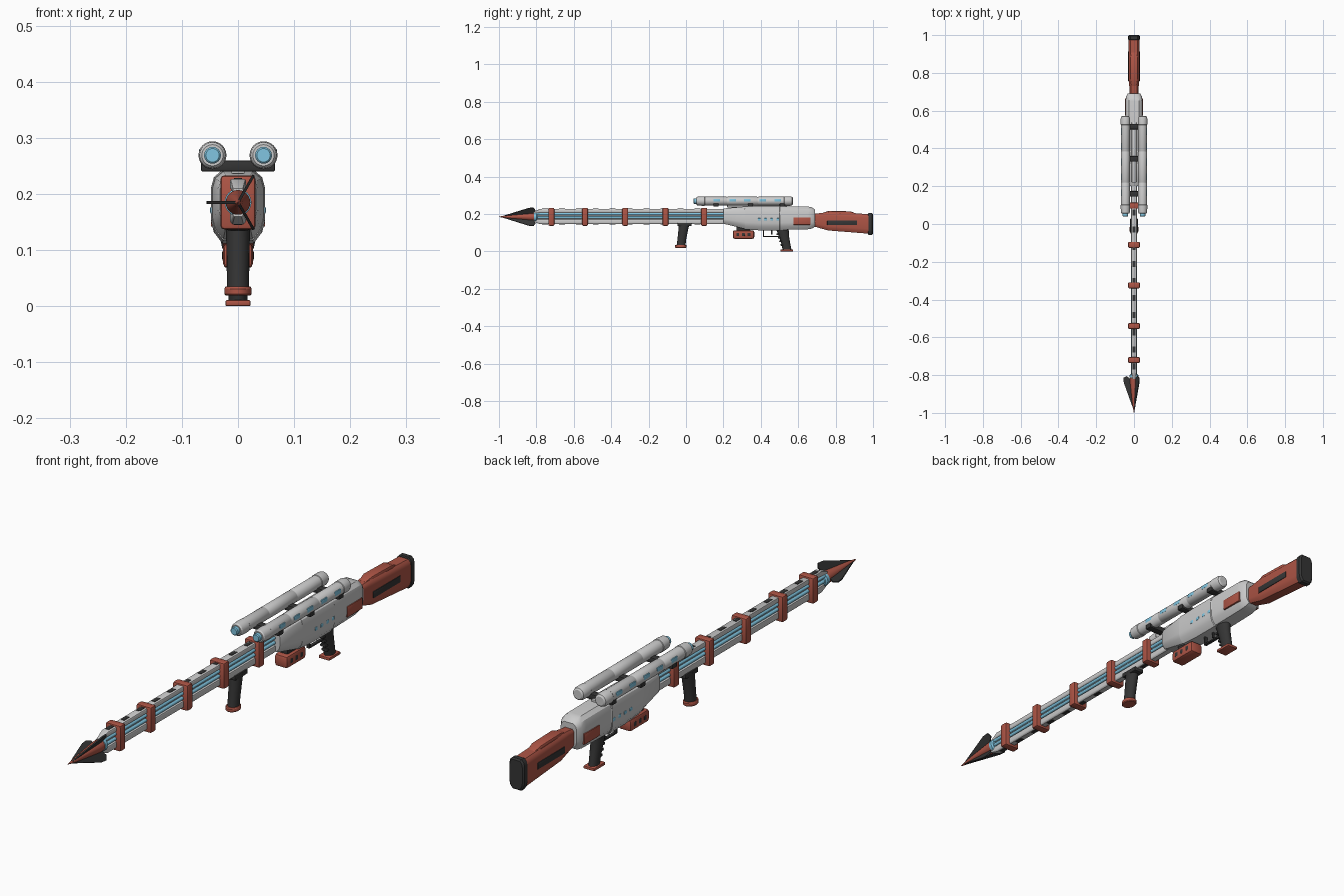
import bpy, bmesh, math
from mathutils import Matrix, Vector

if "Cube" in bpy.data.objects:
    bpy.data.objects.remove(bpy.data.objects["Cube"])


def material(name, c):
    m = bpy.data.materials.new(name)
    m.diffuse_color = (*c, 1)
    m.use_nodes = True
    m.node_tree.nodes["Principled BSDF"].inputs["Base Color"].default_value = m.diffuse_color
    return m


RED = material("rust_red", (0.42, 0.09, 0.06))
BLACK = material("charcoal", (0.035, 0.035, 0.035))
BLUE = material("glow_blue", (0.22, 0.56, 0.75))
GREY = None


def finish(name, bm, mat, angle=32):
    bmesh.ops.recalc_face_normals(bm, faces=bm.faces)
    me = bpy.data.meshes.new(name)
    bm.to_mesh(me)
    bm.free()
    ob = bpy.data.objects.new(name, me)
    bpy.context.collection.objects.link(ob)
    if mat:
        me.materials.append(mat)
    bpy.ops.object.select_all(action='DESELECT')
    ob.select_set(True)
    bpy.context.view_layer.objects.active = ob
    bpy.ops.object.shade_smooth_by_angle(angle=math.radians(angle))
    return ob


def box(name, x, y, z, mat=GREY, bev=0.003, seg=2):
    """Bevelled box from (min, max) ranges."""
    bm = bmesh.new()
    bmesh.ops.create_cube(bm, size=1)
    for v in bm.verts:
        v.co = [(r[0] + r[1]) / 2 + c * (r[1] - r[0]) for r, c in zip((x, y, z), v.co)]
    if bev:
        bmesh.ops.bevel(bm, geom=bm.edges[:], offset=bev, segments=seg, profile=0.5, affect='EDGES')
    return finish(name, bm, mat)


def skin(name, rings, mat):
    """Skin a row of equal point rings and cap both ends."""
    bm = bmesh.new()
    vs = [[bm.verts.new(p) for p in r] for r in rings]
    n = len(vs[0])
    for a, b in zip(vs, vs[1:]):
        for i in range(n):
            bm.faces.new((a[i], a[(i + 1) % n], b[(i + 1) % n], b[i]))
    bm.faces.new(vs[0])
    bm.faces.new(vs[-1])
    return finish(name, bm, mat)


def loft(name, stations, mat=GREY, k=0.42, kz=0.2):
    """Chamfered section along y; station = (y, half width, z bottom, z top)."""
    rings = []
    for y, w, z0, z1 in stations:
        a, h = w * (1 - k), (z1 - z0) * kz
        m = w * (1 - k * 0.25)
        half = [(a, z0), (m, z0 + h * 0.75), (w, z0 + h * 1.5), (w, z1 - h * 1.2), (m, z1 - h * 0.5), (a, z1)]
        rings.append([(x, y, z) for x, z in half] + [(-x, y, z) for x, z in reversed(half)])
    return skin(name, rings, mat)


def lathe(name, prof, x, z, mat=GREY, n=24):
    """Turned part along y; prof = (y, radius)."""
    t = [2 * math.pi * i / n for i in range(n)]
    return skin(name, [[(x + r * math.cos(a), y, z + r * math.sin(a)) for a in t] for y, r in prof], mat)


def grip(name, stations, mat, n=20):
    """Upright oval handle; station = (z, centre y, half x, half y)."""
    t = [2 * math.pi * i / n for i in range(n)]
    return skin(name, [[(a * math.cos(q), y + b * math.sin(q), z) for q in t] for z, y, a, b in stations], mat)


AX = 0.185  # barrel axis height

# Harpoon tip: cone, collar and three fins
lathe("tip_cone", [(-1, .001), (-.96, .008), (-.83, .022), (-.81, .022)], 0, AX, RED)
lathe("tip_collar", [(-.815, .018), (-.812, .024), (-.80, .024), (-.795, .018)], 0, AX, BLUE)
for ang in (180, 60, -60):
    bm = bmesh.new()
    pts = [(.002, -.985), (.054, -.84), (.056, -.815), (.04, -.805), (.004, -.83)]
    f = bm.faces.new([bm.verts.new((r, y, -.0025)) for r, y in pts])
    ext = bmesh.ops.extrude_face_region(bm, geom=[f])
    bmesh.ops.translate(bm, vec=(0, 0, .005), verts=[v for v in ext['geom'] if isinstance(v, bmesh.types.BMVert)])
    bm.transform(Matrix.Translation((0, 0, AX)) @ Matrix.Rotation(math.radians(-ang), 4, 'Y'))
    finish("tip_fin", bm, BLACK)

# Barrel: core, top and bottom rails, glowing rods, vents and clamps
box("barrel_core", (-.007, .007), (-.81, .22), (.16, .212))
loft("top_rail", [(-.82, .009, .2, .21), (-.78, .014, .207, .227), (.22, .015, .207, .227)], GREY, .3, .15)
loft("bottom_rail", [(-.82, .009, .16, .17), (-.78, .014, .146, .173), (.22, .015, .146, .173)], GREY, .3, .15)
for s in (-1, 1):
    for z in (.2, .182):
        lathe("energy_rod", [(-.81, .0065), (.22, .0065)], s * .0085, z, BLUE, 12)
for i in range(10):
    y = -.77 + i * .0905
    box("rail_vent", (-.007, .007), (y, y + .032), (.22, .2285), BLACK, 0)
    box("rail_vent", (-.007, .007), (y, y + .032), (.1445, .15), BLACK, 0)
for y in (-.72, -.54, -.325, -.11, .097):
    box("barrel_clamp", (-.031, .031), (y - .016, y + .016), (.137, .233), RED, .006)

# Receiver: tapered front, main shell, rounded rear
loft("receiver_front", [(.2, .032, .15, .227), (.205, .035, .147, .23), (.315, .045, .12, .24)])
loft("receiver_body", [(.315, .046, .118, .241), (.4, .048, .112, .243), (.5, .048, .112, .243), (.503, .046, .115, .241),
                       (.65, .045, .118, .24), (.675, .042, .122, .235), (.69, .033, .132, .222)])
for s in (-1, 1):
    box("side_panel", sorted((s * .035, s * .0485)), (.575, .665), (.142, .182), RED, .002)
    for i in range(4):
        y = .392 + i * .033
        box("receiver_port", sorted((s * .04, s * .0495)), (y - .008, y + .008), (.164, .178), BLUE, .003)

# Stock with cheek rest, slots and butt pad
loft("stock", [(.68, .022, .135, .2), (.72, .024, .123, .205), (.76, .028, .112, .208), (.975, .029, .095, .2)], RED, .35, .16)
loft("cheek_rest", [(.73, .014, .19, .206), (.765, .02, .19, .217), (.88, .02, .19, .214), (.915, .014, .19, .2)], RED, .3, .15)
loft("butt_pad", [(.973, .027, .092, .202), (.977, .031, .089, .205), (.994, .031, .089, .205), (1, .026, .094, .2)], BLACK, .4, .16)
for s in (-1, 1):
    box("stock_slot", sorted((s * .02, s * .0305)), (.755, .915), (.14, .165), BLACK, .002)

# Twin top tubes with lenses and windows, on cross mounts
for s in (-1, 1):
    x, z = s * .0455, .269
    prof = [(.055, .019), (.06, .023), (.085, .025), (.10, .025), (.102, .0235), (.215, .0235), (.217, .0225), (.221, .0225),
            (.223, .0235), (.38, .0235), (.382, .0225), (.386, .0225), (.388, .0235), (.525, .0235), (.527, .025),
            (.558, .025), (.568, .022), (.572, .016)]
    lathe("scope_tube", prof, x, z)
    lathe("scope_lens", [(.04, .012), (.043, .015), (.07, .015)], x, z, BLUE)
    for y in (.165, .25, .328, .41, .49):
        box("tube_window", sorted((x + s * .012, x + s * .0242)), (y - .018, y + .018), (z - .004, z + .012), BLUE, .003)
for y in (.16, .345, .515):
    box("scope_mount", (-.066, .066), (y - .014, y + .014), (.24, .26), BLACK, .003)
box("mount_rail", (-.012, .012), (.22, .54), (.236, .248), GREY, .002)

# Front grip
box("front_grip_mount", (-.02, .02), (-.045, .03), (.135, .152), BLACK)
grip("front_grip", [(.025, -.027, .02, .024), (.06, -.023, .02, .023), (.12, -.014, .021, .026), (.145, -.01, .021, .028)], BLACK)
grip("front_grip_base", [(.019, -.028, .022, .028), (.022, -.028, .0245, .031), (.031, -.028, .0245, .031), (.035, -.028, .022, .028)], RED)

# Rear grip with finger ridges, base, trigger and guard
grip("rear_grip", [(.01, .54, .017, .024), (.04, .534, .018, .024), (.08, .524, .02, .027), (.12, .515, .022, .034)], BLACK)
for i in range(4):
    z = .035 + i * .019
    y = .512 - i * .0075
    box("finger_ridge", (-.012, .012), (y - .006, y + .012), (z - .005, z + .005), BLACK, .003)
box("rear_grip_base", (-.0225, .0225), (.505, .572), (0, .011), RED, .003)
box("guard_front", (-.006, .006), (.412, .418), (.08, .118), BLACK, .001)
box("guard_bottom", (-.006, .006), (.412, .505), (.077, .083), BLACK, .001)
box("trigger", (-.004, .004), (.455, .463), (.09, .118), BLACK, .002)

# Power pack under the receiver
box("power_pack", (-.027, .027), (.25, .365), (.067, .113), RED, .01, 2)
box("pack_neck", (-.015, .015), (.27, .345), (.1, .14), BLACK)
for s in (-1, 1):
    for i in range(3):
        y = .277 + i * .03
        box("pack_light", sorted((s * .02, s * .0282)), (y - .008, y + .008), (.081, .099), BLACK, .003)
